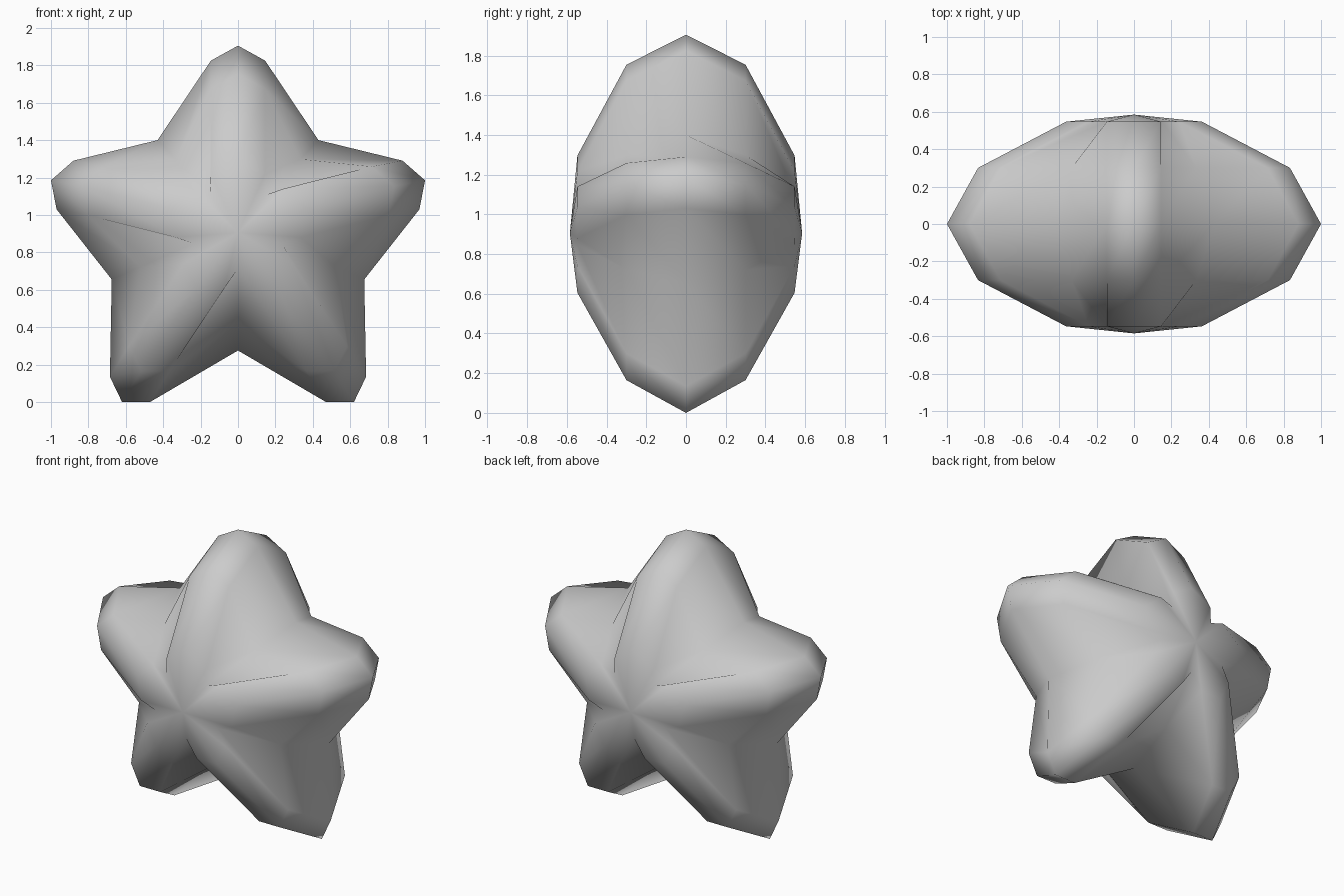
import bpy, bmesh

if "Cube" in bpy.data.objects:
    bpy.data.objects.remove(bpy.data.objects["Cube"])

# Half outline (x, z) at y = 0: each arm is (shoulder, tip, shoulder), valleys sit between arms
top_tip, top_shoulder = (0, 1.905), (0.145, 1.825)
valley_a = (0.43, 1.40)
side_arm = [(0.88, 1.29), (1.0, 1.185), (0.97, 1.03)]
valley_b = (0.675, 0.655)
foot = [(0.685, 0.135), (0.62, 0.0), (0.47, 0.0)]
valley_c = (0, 0.275)

# Cross sections: y depth, tip scale, z shift, valley scale
rings = [(-0.547, 0.363, 0.605, 0.35), (-0.30, 0.834, 0.165, 0.775), (0, 1, 0, 1),
         (0.30, 0.834, 0.165, 0.775), (0.547, 0.363, 0.605, 0.35)]
CENTRE = 0.95


def outline(tip_scale, shift, valley_scale):
    """Closed outline; arm tips move inward at constant width, valleys shrink to the centre."""
    def arm(points, tip):
        dx = tip[0] * (tip_scale - 1)
        dz = tip[1] * (tip_scale - 1) + shift
        return [(x + dx, z + dz) for x, z in points]

    def valley(p):
        return [(p[0] * valley_scale, CENTRE + (p[1] - CENTRE) * valley_scale)]

    half = (arm([top_tip, top_shoulder], top_tip) + valley(valley_a)
            + arm(side_arm, side_arm[1]) + valley(valley_b)
            + arm(foot, foot[1]) + valley(valley_c))
    return half + [(-x, z) for x, z in half[-2:0:-1]]


# Puffed star body: stacked rings closed by a point front and back
bm = bmesh.new()
loops = [[bm.verts.new((x, y, z)) for x, z in outline(s, dz, v)] for y, s, dz, v in rings]
n = len(loops[0])
for a, b in zip(loops, loops[1:]):
    for i in range(n):
        j = (i + 1) % n
        bm.faces.new((a[i], a[j], b[j], b[i]))
for loop, y in ((loops[0], -0.585), (loops[-1], 0.585)):
    apex = bm.verts.new((0, y, 0.905))
    for i in range(n):
        bm.faces.new((loop[i], loop[(i + 1) % n], apex))
bmesh.ops.recalc_face_normals(bm, faces=bm.faces)
for f in bm.faces:
    f.smooth = True

mesh = bpy.data.meshes.new("puffed_star")
bm.to_mesh(mesh)
bm.free()
star = bpy.data.objects.new("puffed_star", mesh)
bpy.context.collection.objects.link(star)
